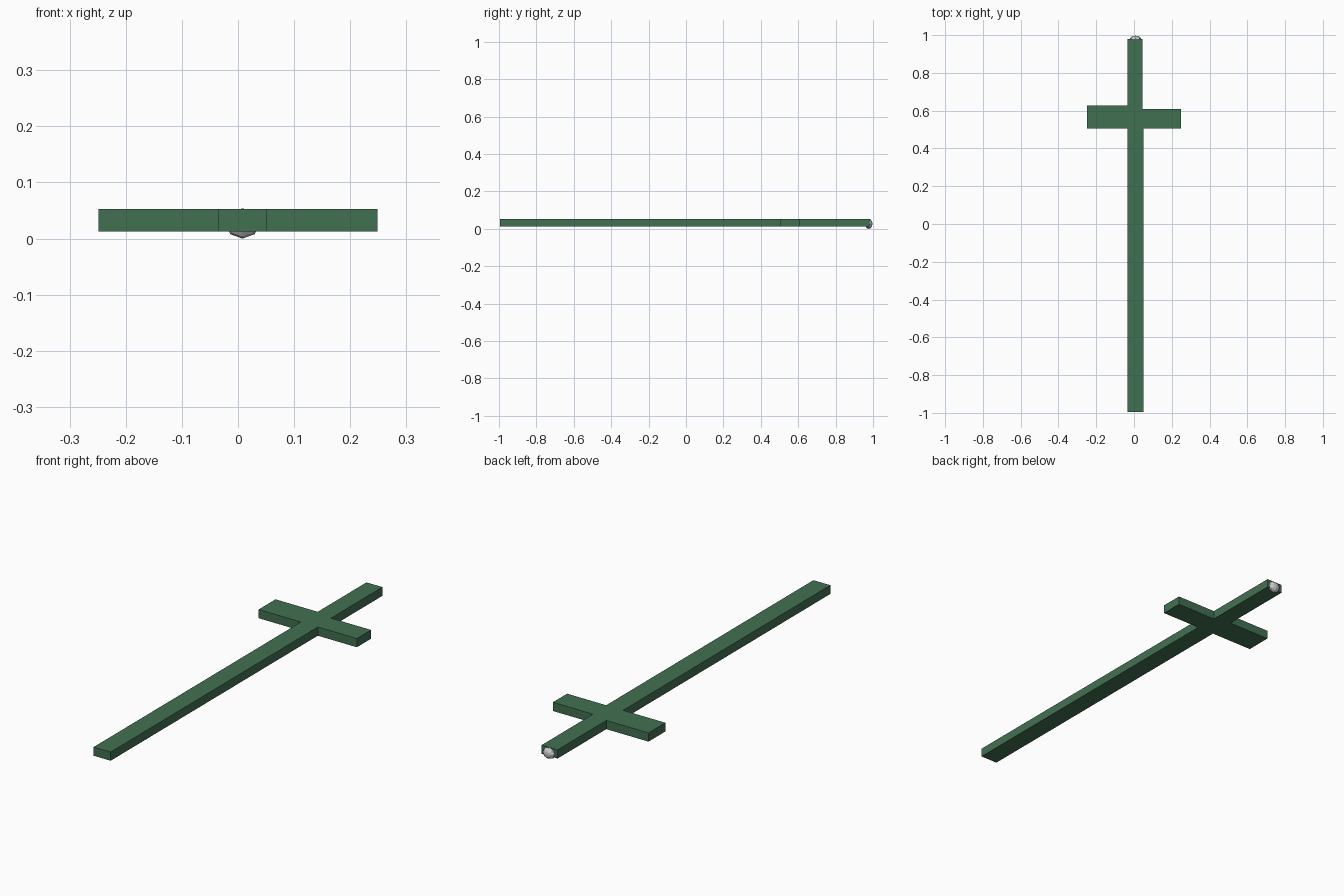
import bpy, bmesh, math
from mathutils import Matrix

if "Cube" in bpy.data.objects:
    bpy.data.objects.remove(bpy.data.objects["Cube"])


def make_object(name, bm):
    bmesh.ops.recalc_face_normals(bm, faces=bm.faces)
    mesh = bpy.data.meshes.new(name)
    bm.to_mesh(mesh)
    bm.free()
    obj = bpy.data.objects.new(name, mesh)
    bpy.context.collection.objects.link(obj)
    return obj


# Sword body: blade, guard and grip as one flat extruded outline
outline = [(-0.035, -0.995), (0.051, -0.995), (0.051, 0.505), (0.249, 0.505),
           (0.249, 0.608), (0.046, 0.608), (0.046, 0.98), (-0.035, 0.98),
           (-0.035, 0.627), (-0.249, 0.627), (-0.249, 0.505), (-0.035, 0.505)]
bm = bmesh.new()
face = bm.faces.new([bm.verts.new((x, y, 0.013)) for x, y in outline])
top = bmesh.ops.extrude_face_region(bm, geom=[face])["geom"]
for v in top:
    if isinstance(v, bmesh.types.BMVert):
        v.co.z = 0.053
body = make_object("sword_body", bm)
green = bpy.data.materials.new("green")
green.diffuse_color = (0.055, 0.16, 0.085, 1)
green.use_nodes = True
green.node_tree.nodes["Principled BSDF"].inputs["Base Color"].default_value = green.diffuse_color
body.data.materials.append(green)

# Pommel: flattened low-poly ball at the end of the grip
bm = bmesh.new()
bmesh.ops.create_uvsphere(bm, u_segments=8, v_segments=6, radius=1)
bm.transform(Matrix.Translation((0.008, 0.977, 0.027))
             @ Matrix.Diagonal((0.031, 0.02, 0.027, 1))
             @ Matrix.Rotation(math.radians(90), 4, 'X'))
make_object("pommel", bm)
